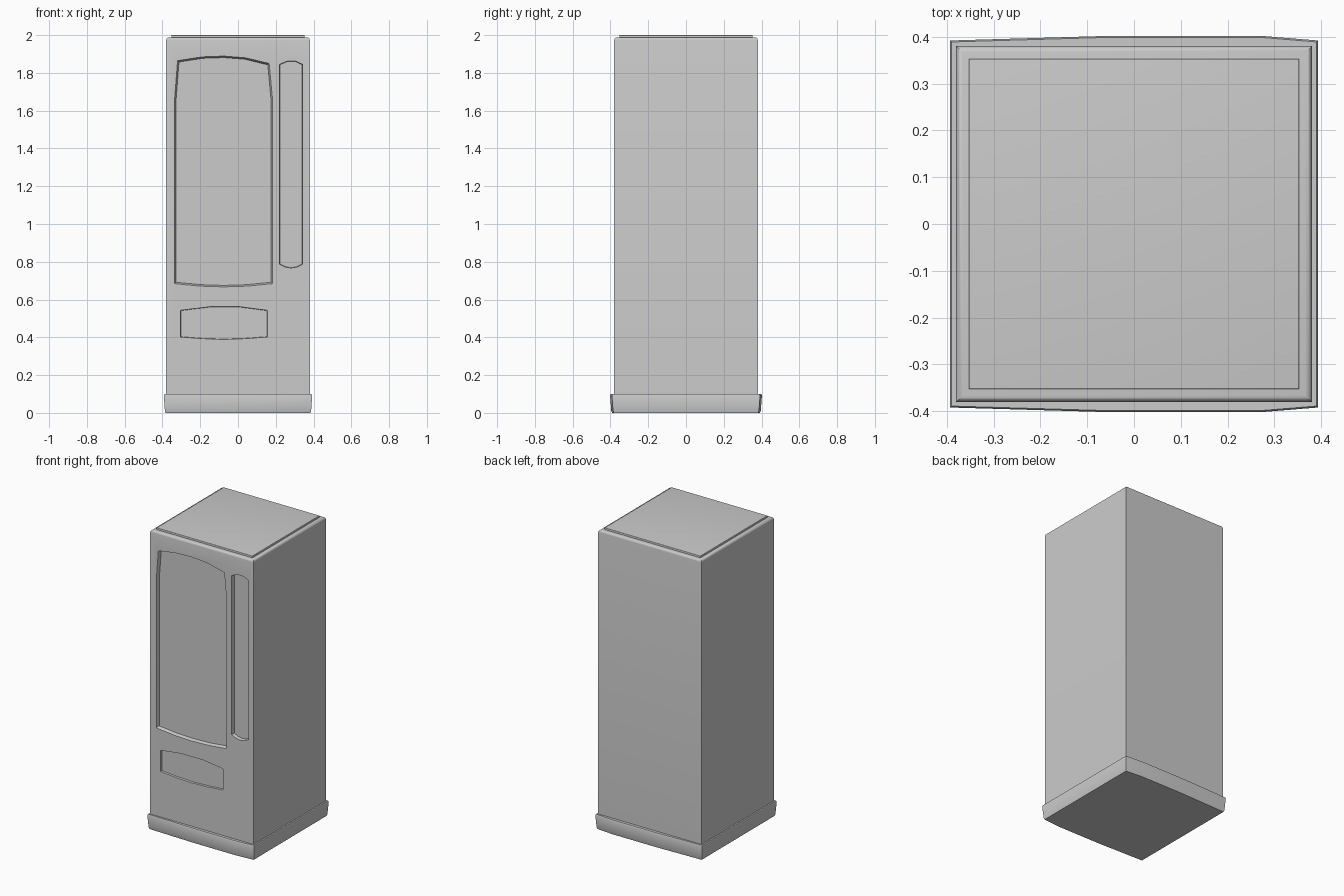
import bpy, bmesh, math

if "Cube" in bpy.data.objects:
    bpy.data.objects.remove(bpy.data.objects["Cube"])


def make_object(name, bm):
    bmesh.ops.recalc_face_normals(bm, faces=bm.faces)
    mesh = bpy.data.meshes.new(name)
    bm.to_mesh(mesh)
    bm.free()
    obj = bpy.data.objects.new(name, mesh)
    bpy.context.collection.objects.link(obj)
    return obj


def loft(name, rings):
    """Closed solid through rings of equal point count."""
    bm = bmesh.new()
    loops = [[bm.verts.new(p) for p in ring] for ring in rings]
    for a, b in zip(loops, loops[1:]):
        for i in range(len(a)):
            j = (i + 1) % len(a)
            bm.faces.new((a[i], a[j], b[j], b[i]))
    bm.faces.new(loops[0])
    bm.faces.new(loops[-1])
    return make_object(name, bm)


def box(name, half, z0, z1, bevel):
    """Square block with rounded upper edges only."""
    bm = bmesh.new()
    bmesh.ops.create_cube(bm, size=1)
    for v in bm.verts:
        v.co = (v.co.x * 2 * half, v.co.y * 2 * half, z0 if v.co.z < 0 else z1)
    top = [e for e in bm.edges if all(v.co.z > z1 - 1e-4 for v in e.verts)]
    bmesh.ops.bevel(bm, geom=top, offset=bevel, segments=4, profile=0.5, affect='EDGES')
    return make_object(name, bm)


def smooth(obj):
    bpy.ops.object.select_all(action='DESELECT')
    obj.select_set(True)
    bpy.context.view_layer.objects.active = obj
    bpy.ops.object.shade_smooth_by_angle(angle=math.radians(30))


HALF = 0.38

# Cabinet and raised lid
cabinet = box("cabinet", HALF, 0.08, 1.988, 0.014)
lid = box("lid", 0.353, 1.97, 2.0, 0.003)

# Plinth: bowed front and back, tapering towards the floor
half_outline = [(-0.393, -0.392), (-0.05, -0.402), (0.27, -0.402), (0.393, -0.392)]
outline = half_outline + [(x, -y) for x, y in reversed(half_outline)]
levels = [(0, 0.975), (0.012, 0.985), (0.092, 1.0), (0.1, 0.992)]
plinth = loft("plinth", [[(x * s, y * s, z) for x, y in outline] for z, s in levels])

# Front recesses: outline (x, z), depth, slope of the side walls
recesses = {
    "display_window": ([(-0.335, 0.684), (-0.20, 0.671), (-0.075, 0.667), (0.05, 0.671),
                        (0.182, 0.684), (0.182, 1.67), (0.165, 1.85), (0.04, 1.88),
                        (-0.075, 1.889), (-0.19, 1.885), (-0.32, 1.865), (-0.335, 1.67)],
                       0.02, 0.008),
    "control_panel": ([(0.22, 0.787), (0.25, 0.772), (0.28, 0.767), (0.312, 0.772),
                       (0.342, 0.787), (0.342, 1.845), (0.305, 1.862), (0.26, 1.862),
                       (0.22, 1.845)], 0.025, 0.002),
    "delivery_flap": ([(-0.305, 0.402), (-0.19, 0.393), (-0.075, 0.389), (0.04, 0.393),
                       (0.155, 0.402), (0.155, 0.543), (0.01, 0.562), (-0.15, 0.562),
                       (-0.305, 0.543)], 0.012, 0.002),
}


def ring(points, y, inset):
    xs, zs = zip(*points)
    cx, cz = (min(xs) + max(xs)) / 2, (min(zs) + max(zs)) / 2
    sx = 1 - inset / (max(xs) - cx)
    sz = 1 - inset / (max(zs) - cz)
    return [(cx + (x - cx) * sx, y, cz + (z - cz) * sz) for x, z in points]


# Cut each opening and fit its panel at the bottom of the recess
for name, (points, depth, slope) in recesses.items():
    back = -HALF + depth
    cutter = loft(name + "_cutter", [ring(points, -HALF - 0.05, 0), ring(points, -HALF, 0),
                                     ring(points, back, slope),
                                     ring(points, back + 0.01, slope)])
    cutter.hide_render = True
    mod = cabinet.modifiers.new(name, 'BOOLEAN')
    mod.operation = 'DIFFERENCE'
    mod.solver = 'EXACT'
    mod.object = cutter
    bpy.context.view_layer.objects.active = cabinet
    bpy.ops.object.modifier_apply(modifier=mod.name)
    bpy.data.objects.remove(cutter)
    loft(name, [ring(points, back, slope), ring(points, back + 0.01, slope)])

for part in (cabinet, lid, plinth):
    smooth(part)
